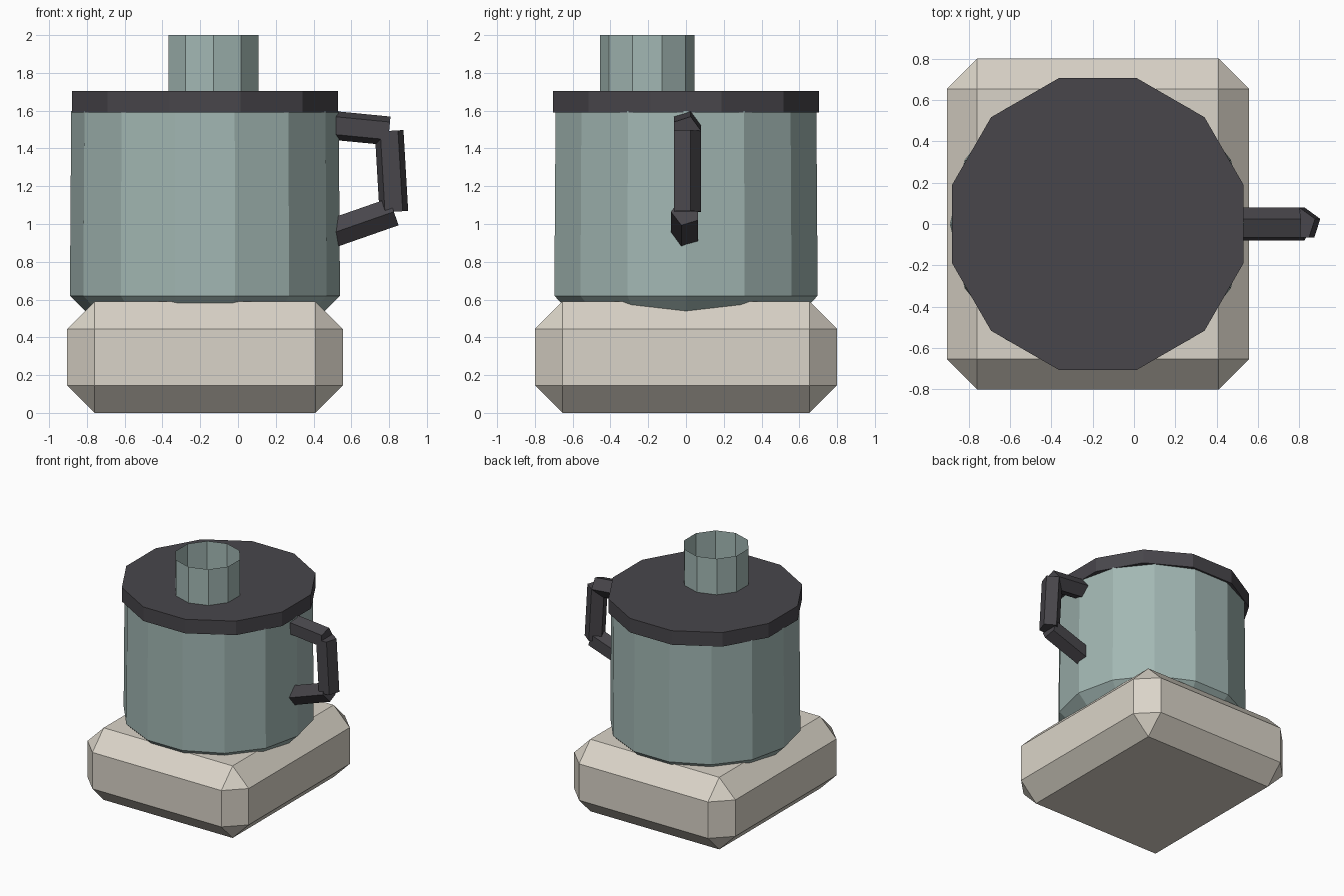
import bpy, bmesh, math
from mathutils import Vector

if "Cube" in bpy.data.objects:
    bpy.data.objects.remove(bpy.data.objects["Cube"], do_unlink=True)


def make_material(name, rgb):
    """Flat material from 0-255 display values."""
    linear = [((c / 255 + 0.055) / 1.055) ** 2.4 for c in rgb] + [1.0]
    mat = bpy.data.materials.new(name)
    mat.use_nodes = True
    mat.diffuse_color = linear
    bsdf = next(n for n in mat.node_tree.nodes if n.type == 'BSDF_PRINCIPLED')
    bsdf.inputs["Base Color"].default_value = linear
    return mat


cream = make_material("warm cream", (218, 212, 200))
teal = make_material("grey teal", (162, 183, 179))
dark = make_material("charcoal", (72, 70, 75))


def finish(name, bm, mat):
    bmesh.ops.recalc_face_normals(bm, faces=bm.faces)
    mesh = bpy.data.meshes.new(name)
    bm.to_mesh(mesh)
    bm.free()
    mesh.materials.append(mat)
    obj = bpy.data.objects.new(name, mesh)
    bpy.context.collection.objects.link(obj)
    return obj


def loft(name, rings, mat, caps=True):
    """Skin a list of equal-sized point rings."""
    bm = bmesh.new()
    loops = [[bm.verts.new(p) for p in ring] for ring in rings]
    n = len(loops[0])
    for low, high in zip(loops, loops[1:]):
        for i in range(n):
            j = (i + 1) % n
            bm.faces.new((low[i], low[j], high[j], high[i]))
    if caps:
        bm.faces.new(loops[0])
        bm.faces.new(loops[-1])
    return finish(name, bm, mat)


def ring(centre, u, v, radius, sides, phase=0):
    """Regular polygon around a centre in the plane of u and v."""
    angles = [math.radians(phase) + math.tau * i / sides for i in range(sides)]
    return [centre + radius * (math.cos(a) * u + math.sin(a) * v) for a in angles]


X, Y = Vector((1, 0, 0)), Vector((0, 1, 0))


def turned(name, x, y, profile, sides, phase, mat, caps=True):
    """Upright faceted solid from (radius, height) pairs."""
    rings = [ring(Vector((x, y, z)), X, Y, r, sides, phase) for r, z in profile]
    return loft(name, rings, mat, caps)


# Chamfered base block
AXIS = -0.175
bm = bmesh.new()
bmesh.ops.create_cube(bm, size=1)
for v in bm.verts:
    v.co = Vector((v.co.x * 1.46 + AXIS, v.co.y * 1.6, (v.co.z + 0.5) * 0.59))
bmesh.ops.bevel(bm, geom=bm.edges[:], offset=0.146, segments=1, affect='EDGES')
finish("base", bm, cream)

# Jug, lid and the open collar on top
turned("jug", AXIS, 0, [(0.565, 0.47), (0.715, 0.62), (0.708, 1.597)], 14, 0, teal)
turned("lid", AXIS, 0, [(0.73, 1.59), (0.73, 1.705)], 12, 15, dark)
turned("lid_collar", -0.13, -0.205, [(0.25, 1.69), (0.25, 2.0)], 10, 90, teal, False)

# Handle made of three five-sided bars
corners = [Vector(p) for p in ((0.45, 0, 1.527), (0.80, 0, 1.493),
                               (0.825, 0, 1.065), (0.45, 0, 0.934))]
names = ("handle_top", "handle_grip", "handle_bottom")
for name, start, end, side in zip(names, corners, corners[1:], (1, 1, -1)):
    outward = Y.cross(start - end).normalized()
    if name == "handle_top" and outward.z < 0 or name == "handle_grip" and outward.x < 0 \
            or name == "handle_bottom" and outward.z > 0:
        outward.negate()
    loft(name, [ring(p, outward, Y * side, 0.08, 5, 18) for p in (start, end)], dark)
